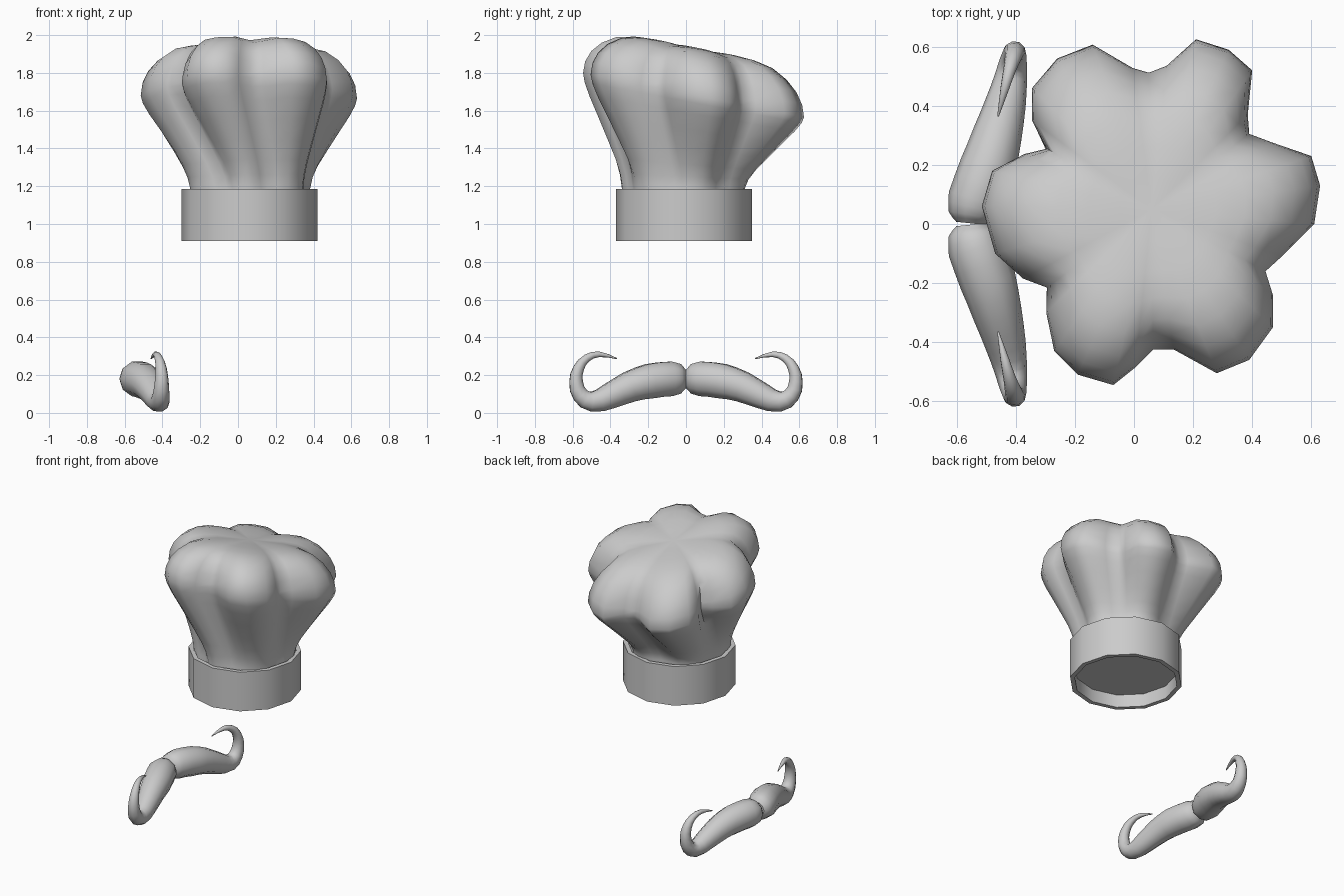
import bpy, bmesh, math

if "Cube" in bpy.data.objects:
    bpy.data.objects.remove(bpy.data.objects["Cube"])

def finish(name, bm, angle):
    bmesh.ops.recalc_face_normals(bm, faces=bm.faces)
    me = bpy.data.meshes.new(name)
    bm.to_mesh(me)
    bm.free()
    ob = bpy.data.objects.new(name, me)
    bpy.context.collection.objects.link(ob)
    smooth(ob, angle)
    return ob

def smooth(ob, angle):
    bpy.ops.object.select_all(action='DESELECT')
    ob.select_set(True)
    bpy.context.view_layer.objects.active = ob
    bpy.ops.object.shade_smooth_by_angle(angle=math.radians(angle))

def skin(bm, a, b):
    n = len(a)
    for i in range(n):
        bm.faces.new((a[i], a[(i + 1) % n], b[(i + 1) % n], b[i]))

def lerp(a, b, t):
    return a + (b - a) * t

CX, CY = 0.06, -0.01

# Hat band: open ring with wall thickness
bm = bmesh.new()
rings = []
for r, z in [(0.36, 0.91), (0.36, 1.185), (0.33, 1.185), (0.33, 0.91)]:
    rings.append([bm.verts.new((CX + r * math.cos(k * math.pi / 6),
                                CY + r * math.sin(k * math.pi / 6), z)) for k in range(12)])
for k in range(4):
    skin(bm, rings[k], rings[(k + 1) % 4])
finish("hat_band", bm, 40)

# Puffed crown: widest outline, every sixth point is a notch between lobes
outline = [
    (0.39, 0.305), (0.385, 0.37), (0.40, 0.52), (0.32, 0.59), (0.21, 0.625), (0.11, 0.535),
    (0.05, 0.512), (-0.005, 0.528), (-0.14, 0.607), (-0.26, 0.56), (-0.345, 0.46), (-0.345, 0.35),
    (-0.295, 0.255), (-0.37, 0.237), (-0.48, 0.18), (-0.515, 0.06), (-0.47, -0.1), (-0.375, -0.185),
    (-0.295, -0.215), (-0.297, -0.30), (-0.27, -0.43), (-0.19, -0.51), (-0.07, -0.545), (0.005, -0.485),
    (0.065, -0.425), (0.135, -0.425), (0.28, -0.505), (0.39, -0.46), (0.47, -0.35), (0.47, -0.24),
    (0.445, -0.16), (0.50, -0.11), (0.61, 0.0), (0.63, 0.13), (0.60, 0.23), (0.47, 0.275)]
base_angles = [42, 102, 170, 246, 289, 350, 402]   # notch angles at the band
TX, TY = 0.06, 0.05

def notch(i):
    return (0.5 + 0.5 * math.cos(i * math.pi / 3)) ** 1.5

def base(i, depth):
    k, f = divmod(i, 6)
    a = math.radians(lerp(base_angles[k], base_angles[k + 1], f / 6))
    r = 0.33 - depth * notch(i)
    return CX + r * math.cos(a), CY + r * math.sin(a)

def wide_z(y):
    return 1.69 - 0.2 * y

bm = bmesh.new()
N = len(outline)
rings = [[bm.verts.new((*base(i, 0), 1.0)) for i in range(N)]]
# flare from the band up to the widest line
for f, t in [(0, 0), (0.06, 0.12), (0.18, 0.25), (0.38, 0.42), (0.62, 0.62),
             (0.84, 0.8), (0.96, 0.92), (1, 1)]:
    ring = []
    for i, (ox, oy) in enumerate(outline):
        bx, by = base(i, 0.04)
        ring.append(bm.verts.new((lerp(bx, ox, f), lerp(by, oy, f), lerp(1.19, wide_z(oy), t))))
    rings.append(ring)
# rounded top, lobes melting into a round centre
for s, h in [(0.985, 0.07), (0.94, 0.13), (0.86, 0.185), (0.74, 0.23), (0.58, 0.25),
             (0.4, 0.255), (0.2, 0.25)]:
    ring = []
    for i, (ox, oy) in enumerate(outline):
        dx, dy = ox - TX, oy - TY
        r = math.hypot(dx, dy)
        k = s * lerp(0.54, r, s * s) / r
        x, y = TX + dx * k, TY + dy * k
        ring.append(bm.verts.new((x, y, wide_z(y) + h - 0.05 * notch(i) * s * s)))
    rings.append(ring)
for a, b in zip(rings, rings[1:]):
    skin(bm, a, b)
bm.faces.new(rings[0])
tip = bm.verts.new((TX, TY, wide_z(TY) + 0.248))
for i in range(N):
    bm.faces.new((rings[-1][i], rings[-1][(i + 1) % N], tip))
finish("hat_crown", bm, 80)

# Moustache half: tapered curve (x, y, z, radius), mirrored front to back
path = [
    (-0.55, 0.002, 0.18, 0.052), (-0.547, 0.03, 0.18, 0.082), (-0.535, 0.08, 0.18, 0.096),
    (-0.495, 0.19, 0.168, 0.096), (-0.463, 0.30, 0.137, 0.084), (-0.434, 0.41, 0.086, 0.069),
    (-0.416, 0.50, 0.06, 0.055), (-0.408, 0.558, 0.093, 0.045), (-0.404, 0.582, 0.165, 0.037),
    (-0.407, 0.569, 0.235, 0.03), (-0.42, 0.525, 0.29, 0.022), (-0.437, 0.46, 0.31, 0.015),
    (-0.46, 0.365, 0.287, 0.003)]
cu = bpy.data.curves.new("moustache", 'CURVE')
cu.dimensions = '3D'
cu.bevel_depth = 1.0
cu.bevel_resolution = 3
cu.resolution_u = 2
cu.use_fill_caps = True
sp = cu.splines.new('BEZIER')
sp.bezier_points.add(len(path) - 1)
for p, (x, y, z, r) in zip(sp.bezier_points, path):
    p.co = (x, y, z)
    p.radius = r
    p.handle_left_type = p.handle_right_type = 'AUTO'
ob = bpy.data.objects.new("moustache", cu)
bpy.context.collection.objects.link(ob)
bpy.ops.object.select_all(action='DESELECT')
ob.select_set(True)
bpy.context.view_layer.objects.active = ob
bpy.ops.object.convert(target='MESH')
ob = bpy.context.view_layer.objects.active
smooth(ob, 50)
mod = ob.modifiers.new("mirror", 'MIRROR')
mod.use_axis = (False, True, False)
mod.use_mirror_merge = False
